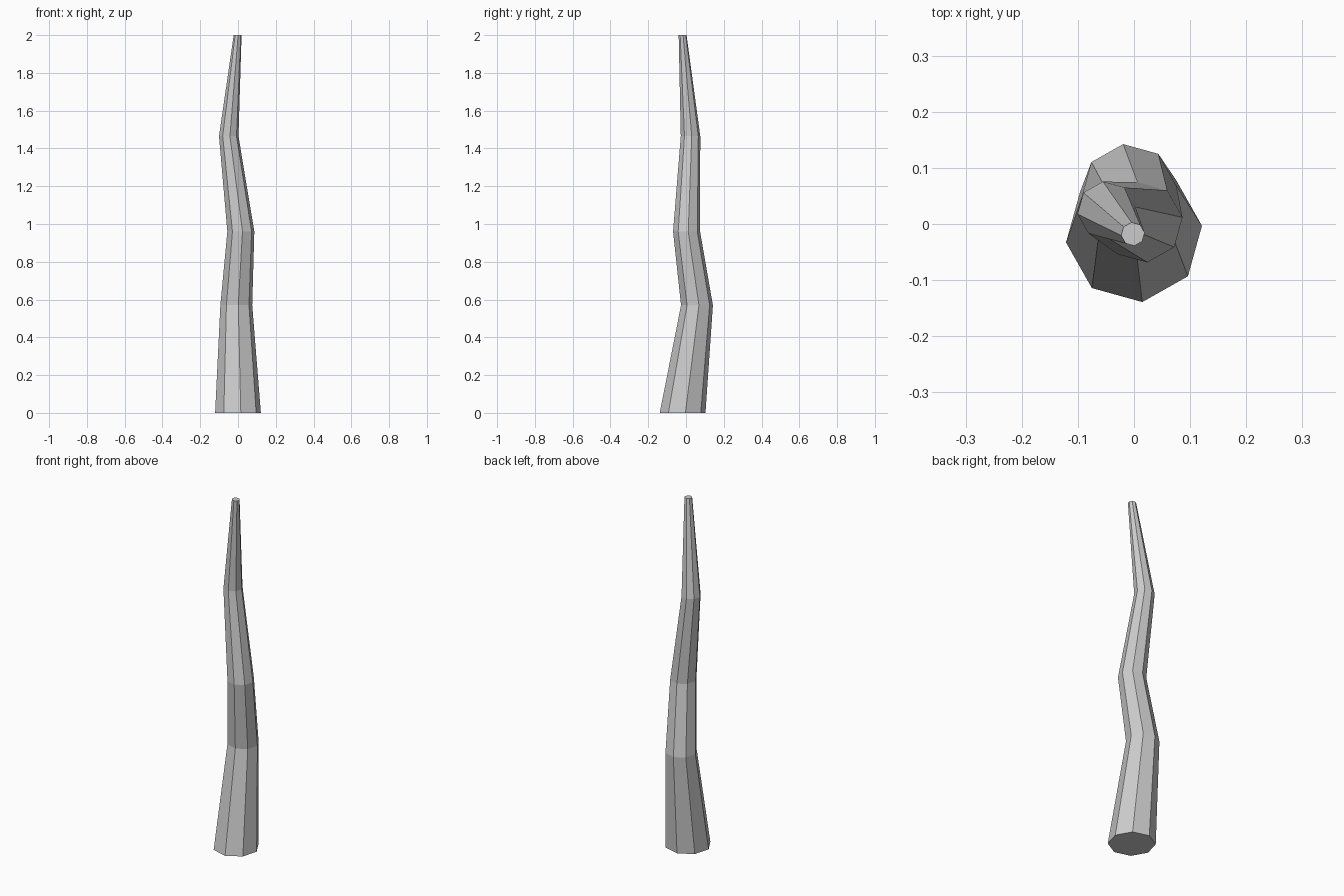
import bpy, bmesh
from math import sin, cos, pi, radians

if "Cube" in bpy.data.objects:
    bpy.data.objects.remove(bpy.data.objects["Cube"])

SIDES = 8
PHASE = radians(7)
# trunk path: centre x, y, z and radius of each ring
RINGS = [
    (0.000, -0.018, 0.00, 0.122),
    (-0.009, 0.058, 0.57, 0.085),
    (0.015, 0.003, 0.96, 0.072),
    (-0.049, 0.024, 1.465, 0.052),
    (-0.002, -0.018, 2.00, 0.021),
]


def ring(bm, x, y, z, r):
    angles = [PHASE + 2 * pi * i / SIDES for i in range(SIDES)]
    return [bm.verts.new((x + r * cos(a), y + r * sin(a), z)) for a in angles]


# crooked tapering trunk: bridged octagonal rings with end caps
bm = bmesh.new()
loops = [ring(bm, *values) for values in RINGS]
for low, high in zip(loops, loops[1:]):
    for i in range(SIDES):
        j = (i + 1) % SIDES
        bm.faces.new((low[i], low[j], high[j], high[i]))
bm.faces.new(loops[0][::-1])
bm.faces.new(loops[-1])

mesh = bpy.data.meshes.new("trunk")
bm.to_mesh(mesh)
bm.free()
bpy.context.collection.objects.link(bpy.data.objects.new("trunk", mesh))
